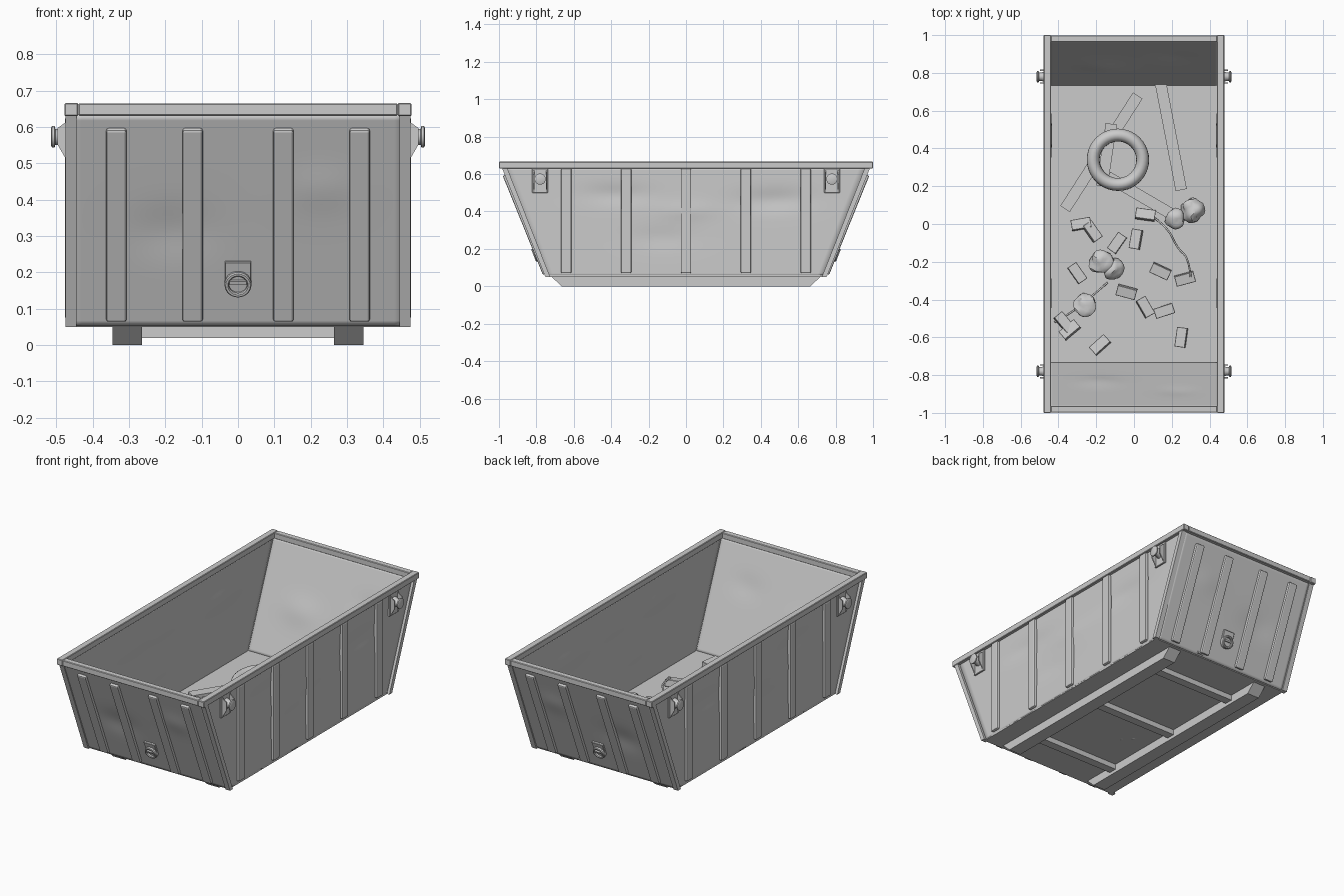
import bpy, bmesh, math, random
from mathutils import Matrix, Vector, noise

if "Cube" in bpy.data.objects:
    bpy.data.objects.remove(bpy.data.objects["Cube"])

random.seed(4)
I = Matrix.Identity(4)


def finish(name, bm, m=I, smooth=None, bevel=0, seg=1):
    bm.transform(m)
    bmesh.ops.recalc_face_normals(bm, faces=bm.faces)
    me = bpy.data.meshes.new(name)
    bm.to_mesh(me)
    bm.free()
    if smooth:
        me.shade_smooth()
        me.set_sharp_from_angle(angle=math.radians(smooth))
    ob = bpy.data.objects.new(name, me)
    bpy.context.collection.objects.link(ob)
    if bevel:
        b = ob.modifiers.new("bevel", 'BEVEL')
        b.width, b.segments = bevel, seg
    return ob


def box(name, c, s, m=I, bevel=0, seg=1):
    bm = bmesh.new()
    bmesh.ops.create_cube(bm, size=1, matrix=Matrix.Translation(c) @ Matrix.Diagonal((*s, 1)))
    return finish(name, bm, m, None, bevel, seg)


def prism(name, pts, x0, x1, m=I):
    """Extrude a YZ outline from x0 to x1."""
    bm = bmesh.new()
    f = bm.faces.new([bm.verts.new((x0, y, z)) for y, z in pts])
    r = bmesh.ops.extrude_face_region(bm, geom=[f])
    bmesh.ops.translate(bm, vec=(x1 - x0, 0, 0), verts=[v for v in r['geom'] if isinstance(v, bmesh.types.BMVert)])
    return finish(name, bm, m)


def lathe(name, pts, m=I, n=32, closed=False):
    """Spin an (r, z) outline around z."""
    bm = bmesh.new()
    vs = [bm.verts.new((r, 0, z)) for r, z in pts]
    es = [bm.edges.new(p) for p in zip(vs, vs[1:] + vs[:1] if closed else vs[1:])]
    bmesh.ops.spin(bm, geom=vs + es, cent=(0, 0, 0), axis=(0, 0, 1), angle=2 * math.pi, steps=n)
    bmesh.ops.remove_doubles(bm, verts=bm.verts, dist=1e-5)
    return finish(name, bm, m, 35)


def circle(r, a, b, n):
    return [(r + a * math.cos(2 * math.pi * i / n), b * math.sin(2 * math.pi * i / n)) for i in range(n)]


def panel(name, corners, normal, dents, thick=0.014, n=40):
    """Sheet from four corners, pushed along the normal by soft dents (u, v, radius, depth)."""
    a, b, c, d = map(Vector, corners)
    bm = bmesh.new()
    g = []
    for j in range(n + 1):
        row = []
        for i in range(n + 1):
            u, v = i / n, j / n
            p = a.lerp(b, u).lerp(d.lerp(c, u), v)
            w = 16 * u * (1 - u) * v * (1 - v)
            h = sum(k * math.exp(-((u - du) ** 2 + (v - dv) ** 2) / r ** 2) for du, dv, r, k in dents)
            row.append(bm.verts.new(p + Vector(normal) * h * min(1, w * 3)))
        g.append(row)
    for j in range(n):
        for i in range(n):
            bm.faces.new((g[j][i], g[j][i + 1], g[j + 1][i + 1], g[j + 1][i]))
    ob = finish(name, bm, I, 35)
    s = ob.modifiers.new("sheet", 'SOLIDIFY')
    s.thickness, s.offset = thick, 0
    return ob


def wire(name, pts, r):
    cu = bpy.data.curves.new(name, 'CURVE')
    cu.dimensions, cu.bevel_depth, cu.bevel_resolution, cu.use_fill_caps = '3D', r, 2, True
    sp = cu.splines.new('NURBS')
    sp.points.add(len(pts) - 1)
    for p, q in zip(sp.points, pts):
        p.co = (*q, 1)
    sp.use_endpoint_u, sp.order_u = True, 3
    bpy.context.collection.objects.link(bpy.data.objects.new(name, cu))


YB, YT, ZB, ZT = 0.738, 0.973, 0.055, 0.635   # half lengths at floor and top
L = math.hypot(YT - YB, ZT - ZB)
K = L / (ZT - ZB)                             # slope length per unit height

# Floor
box("floor", (0, 0, 0.055), (0.92, 2 * YB, 0.01))

for s, side in ((-1, "left"), (1, "right")):
    # Side wall with dents
    x = 0.453 * s
    panel(side + "_wall", [(x, -YB, ZB), (x, YB, ZB), (x, YT, ZT), (x, -YT, ZT)], (-s, 0, 0),
          [(0.3, 0.75, 0.09, 0.010), (0.5, 0.6, 0.08, -0.006), (0.76, 0.7, 0.1, 0.012), (0.42, 0.35, 0.1, 0.006)])
    # Side ribs
    for i in range(5):
        box(side + "_wall_rib", (0.464 * s, -0.64 + 0.32 * i, 0.35), (0.024, 0.056, 0.56), bevel=0.007, seg=2)
    # Side rim
    box(side + "_rim", (0.459 * s, 0, 0.648), (0.038, 2, 0.036), bevel=0.003)
    # Skid runner
    prism(side + "_skid", [(-0.72, 0.052), (-0.665, 0), (0.665, 0), (0.72, 0.052)], 0.265 * s, 0.345 * s)
    for e in (-1, 1):
        # Sloping corner post
        prism(side + "_corner_post", [(e * (YB + 0.014), 0.05), (e * (YB - 0.012), 0.05),
              (e * (YT - 0.016), ZT), (e * (YT + 0.012), ZT)], 0.445 * s, 0.475 * s)
        # Lifting lug: back plate, gussets and flanged pin
        y = 0.78 * e
        box("lug_plate", (0.463 * s, y, 0.565), (0.012, 0.085, 0.13), bevel=0.002)
        for o in (-0.034, 0.034):
            bm = bmesh.new()
            pr = [(0.462, 0.625), (0.472, 0.615), (0.497, 0.597), (0.497, 0.552), (0.470, 0.505), (0.462, 0.50)]
            f = bm.faces.new([bm.verts.new((px * s, y + o - 0.003, pz)) for px, pz in pr])
            r = bmesh.ops.extrude_face_region(bm, geom=[f])
            bmesh.ops.translate(bm, vec=(0, 0.006, 0), verts=[v for v in r['geom'] if isinstance(v, bmesh.types.BMVert)])
            finish("lug_gusset", bm)
        pin = Matrix.Translation((0.46 * s, y, 0.573)) @ Matrix.Rotation(s * math.pi / 2, 4, 'Y')
        lathe("lug_pin", [(0, 0), (0.033, 0), (0.022, 0.03), (0.022, 0.043), (0.03, 0.045),
                          (0.03, 0.052), (0.024, 0.055), (0, 0.055)], pin, 24)

# Cross members under the floor
for y in (-0.5, 0, 0.5):
    box("cross_member", (0, y, 0.036), (0.54, 0.05, 0.034))

ends = (("front", I), ("back", Matrix.Rotation(math.pi, 4, 'Z')))
for end, rz in ends:
    e = -1 if end == "front" else 1
    t = Vector((0, -(YT - YB), ZT - ZB)).normalized()
    n = Vector((1, 0, 0)).cross(t)
    # Local frame on the sloping end: x across, y up the slope, z outward
    fr = rz @ Matrix.Translation((0, -YB, ZB)) @ Matrix(((1, t.x, n.x), (0, t.y, n.y), (0, t.z, n.z))).to_4x4()
    # Sloping end wall
    panel(end + "_wall", [(-0.453, e * YB, ZB), (0.453, e * YB, ZB), (0.453, e * YT, ZT), (-0.453, e * YT, ZT)],
          (0, -e, 0), [(0.3, 0.45, 0.12, 0.008), (0.75, 0.65, 0.1, -0.005)])
    # End ribs
    for x in (-0.335, -0.125, 0.125, 0.335):
        box(end + "_wall_rib", (x, 0.28 * K, 0.012), (0.056, 0.53 * K, 0.022), fr, 0.007, 2)
    # End rim
    box(end + "_rim", (0, e * 0.981, 0.648), (0.88, 0.036, 0.034), bevel=0.003)
    # Drain: tab plate, ring, plug and grip bar
    v = 0.12 * K
    box(end + "_drain_plate", (0, v + 0.03, 0.011), (0.072, 0.068, 0.012), fr, 0.002)
    dm = fr @ Matrix.Translation((0, v, 0))
    lathe(end + "_drain_ring", [(0.037, 0), (0.037, 0.026), (0.034, 0.03), (0.028, 0.03), (0.025, 0.026), (0.025, 0)],
          dm, 32, True)
    lathe(end + "_drain_plug", [(0, 0.018), (0.026, 0.018), (0.026, 0)], dm, 32)
    box(end + "_drain_grip", (0, v + 0.006, 0.022), (0.046, 0.01, 0.012), fr)

# Old tyre lying on the planks
tm = Matrix.Translation((-0.085, 0.34, 0.115)) @ Matrix.Rotation(0.06, 4, 'X')
lathe("tyre", circle(0.131, 0.034, 0.04, 16), tm, 40, True)

# Planks: two end points, height
for x0, y0, x1, y1, z in ((0.02, 0.68, -0.365, 0.08, 0.07), (0.14, 0.75, 0.25, 0.18, 0.068),
                          (-0.12, 0.53, -0.17, 0.2, 0.085), (-0.14, 0.25, 0.22, 0.04, 0.068)):
    d = Vector((x1 - x0, y1 - y0, 0))
    m = Matrix.Translation(((x0 + x1) / 2, (y0 + y1) / 2, z)) @ Matrix.Rotation(math.atan2(d.y, d.x), 4, 'Z')
    box("plank", (0, 0, 0), (d.length, 0.06, 0.016), m)

# Scattered bricks: x, y, heading in degrees
for x, y, a in ((-0.28, 0.0, 10), (-0.22, -0.04, -55), (-0.09, -0.1, 55), (0.01, -0.08, 80), (0.06, 0.05, -8),
                (-0.30, -0.26, -55), (-0.04, -0.36, -15), (0.14, -0.25, -25), (0.27, -0.29, 15), (0.06, -0.44, -60),
                (0.16, -0.46, 18), (0.25, -0.60, 82), (-0.18, -0.64, 42), (-0.34, -0.56, 40), (-0.37, -0.52, -50)):
    tilt = random.uniform(-0.25, 0.25)
    m = (Matrix.Translation((x, y, 0.083 + abs(tilt) * 0.03)) @ Matrix.Rotation(math.radians(a), 4, 'Z')
         @ Matrix.Rotation(tilt, 4, 'X'))
    box("brick", (0, 0, 0), (0.105, 0.055, 0.04), m, 0.002)

# Rubble lumps
for x, y, r in ((0.31, 0.07, 0.062), (0.22, 0.03, 0.052), (-0.17, -0.2, 0.06), (-0.11, -0.235, 0.055), (-0.26, -0.43, 0.058)):
    bm = bmesh.new()
    bmesh.ops.create_icosphere(bm, subdivisions=3, radius=r)
    for vt in bm.verts:
        vt.co *= 1 + 0.35 * noise.noise(vt.co * 22 + Vector((x, y, r)) * 50)
        vt.co.z *= 0.75
    finish("rubble_lump", bm, Matrix.Translation((x, y, 0.055 + r * 0.7)), 30)

# Bent reinforcing rods
wire("bent_rod", [(0.11, 0.03, 0.08), (0.18, -0.02, 0.13), (0.23, -0.13, 0.1), (0.29, -0.18, 0.12), (0.30, -0.28, 0.11)], 0.005)
wire("bent_rod", [(-0.42, -0.52, 0.075), (-0.33, -0.47, 0.1), (-0.22, -0.38, 0.12), (-0.14, -0.31, 0.08)], 0.005)
